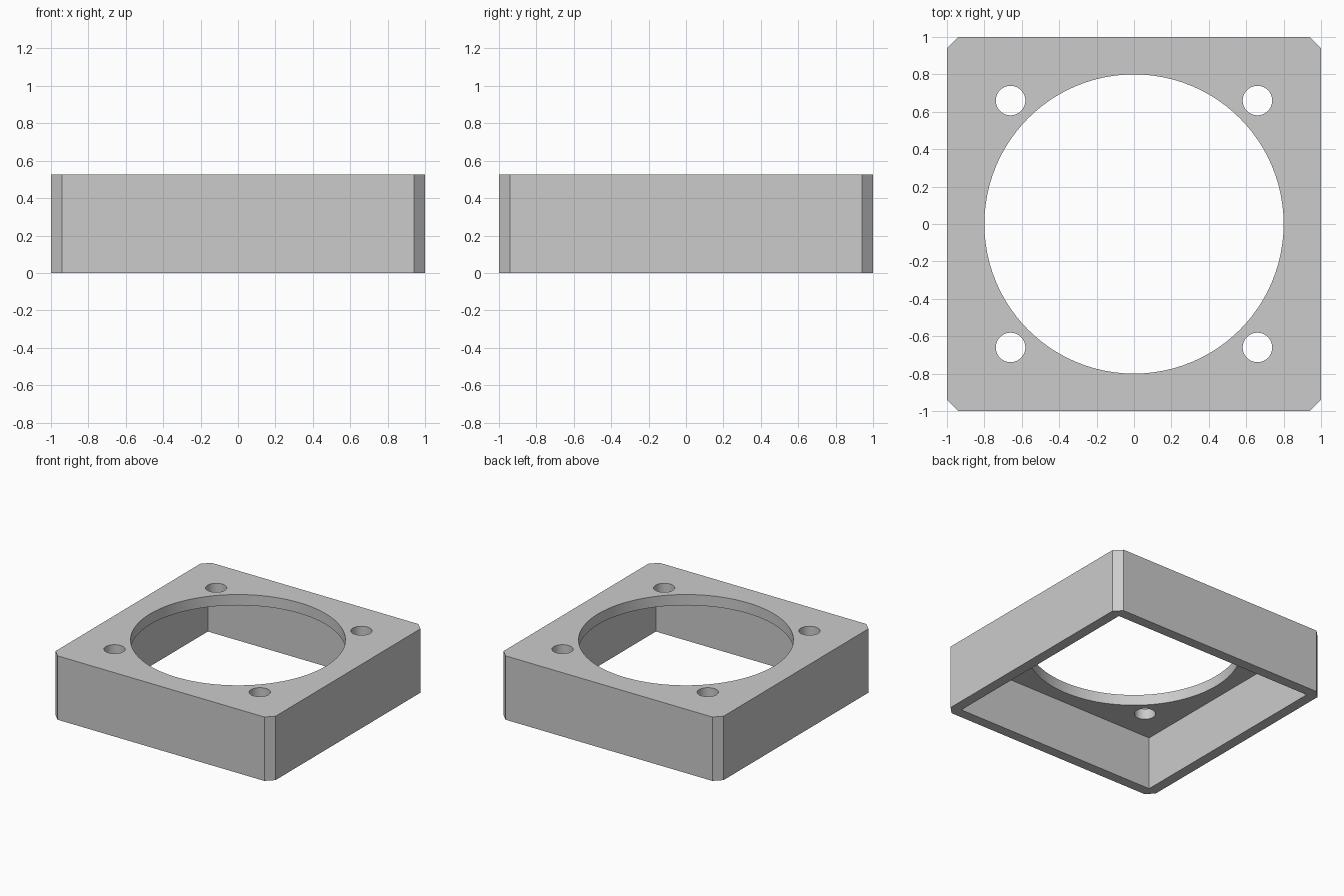
import bpy

HEIGHT = 0.525    # overall height
INNER = 0.915     # half width of the cavity
PLATE = 0.088     # thickness of the top plate
CHAMFER = 0.06    # vertical corner chamfer

if "Cube" in bpy.data.objects:
    bpy.data.objects.remove(bpy.data.objects["Cube"])

grey = bpy.data.materials.new("plain grey")
grey.use_nodes = True
grey.diffuse_color = (0.6, 0.6, 0.6, 1)
grey.node_tree.nodes["Principled BSDF"].inputs["Base Color"].default_value = (0.6, 0.6, 0.6, 1)


def prism(name, outline, z0, z1):
    """Extrude a flat outline between two heights."""
    n = len(outline)
    verts = [(x, y, z) for z in (z0, z1) for x, y in outline]
    faces = [list(range(n))[::-1], list(range(n, 2 * n))]
    faces += [(i, (i + 1) % n, (i + 1) % n + n, i + n) for i in range(n)]
    mesh = bpy.data.meshes.new(name)
    mesh.from_pydata(verts, [], faces)
    mesh.materials.append(grey)
    obj = bpy.data.objects.new(name, mesh)
    bpy.context.collection.objects.link(obj)
    return obj


def drill(name, x, y, radius, sides):
    """Cylinder cutter that passes through the top plate."""
    bpy.ops.mesh.primitive_cylinder_add(vertices=sides, radius=radius, depth=HEIGHT,
                                        location=(x, y, HEIGHT))
    obj = bpy.context.object
    obj.name = name
    obj.data.materials.append(grey)
    return obj


# Square housing with chamfered corners
c = 1 - CHAMFER
housing = prism("housing", [(-c, -1), (c, -1), (1, -c), (1, c),
                            (c, 1), (-c, 1), (-1, c), (-1, -c)], 0, HEIGHT)

# Cavity open at the bottom, large bore and four screw holes
cutters = [prism("cavity_cutter", [(-INNER, -INNER), (INNER, -INNER),
                                   (INNER, INNER), (-INNER, INNER)], -0.2, HEIGHT - PLATE),
           drill("bore_cutter", 0, 0, 0.8, 96)]
for x in (-0.66, 0.66):
    for y in (-0.66, 0.66):
        cutters.append(drill("screw_hole_cutter", x, y, 0.079, 40))

bpy.ops.object.select_all(action="DESELECT")
housing.select_set(True)
bpy.context.view_layer.objects.active = housing
for cutter in cutters:
    cutter.hide_render = True
    cut = housing.modifiers.new(cutter.name, "BOOLEAN")
    cut.operation = "DIFFERENCE"
    cut.solver = "EXACT"
    cut.object = cutter
    bpy.ops.object.modifier_apply(modifier=cut.name)
for cutter in cutters:
    bpy.data.objects.remove(cutter)

# Smooth hole walls, crisp edges
bpy.ops.object.shade_smooth_by_angle()
